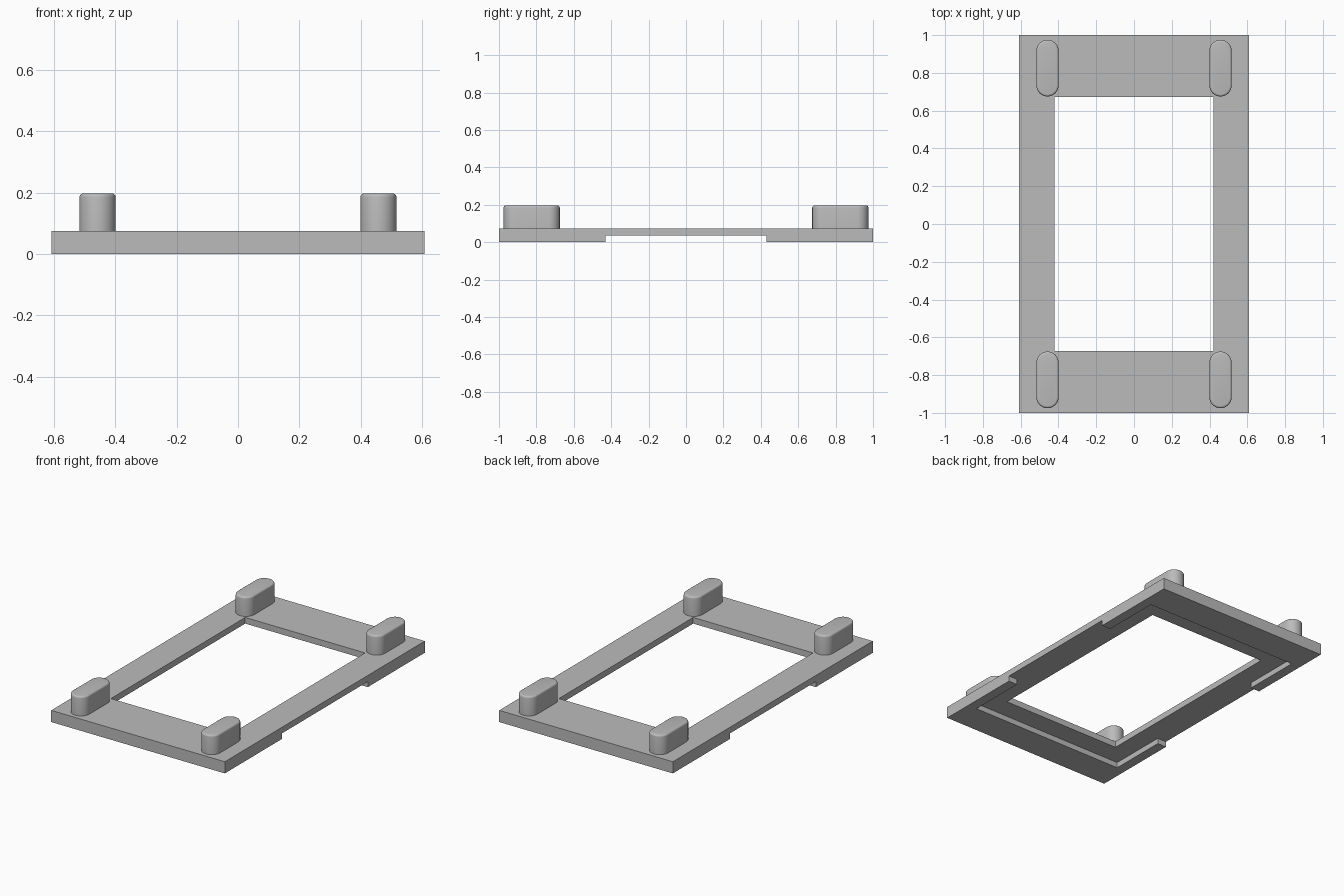
import bpy, bmesh, math

if "Cube" in bpy.data.objects:
    bpy.data.objects.remove(bpy.data.objects["Cube"])

grey = bpy.data.materials.new("plain grey")
grey.diffuse_color = (0.5, 0.5, 0.5, 1)
grey.use_nodes = True
grey.node_tree.nodes["Principled BSDF"].inputs["Base Color"].default_value = grey.diffuse_color


def prism(name, outline, z0, z1, rim=0.0):
    """Extrude a flat outline from z0 to z1, rounding the top rim if asked."""
    bm = bmesh.new()
    base = bm.faces.new([bm.verts.new((x, y, z0)) for x, y in outline])
    out = bmesh.ops.extrude_face_region(bm, geom=[base], use_keep_orig=True)
    for v in out["geom"]:
        if isinstance(v, bmesh.types.BMVert):
            v.co.z = z1
    bmesh.ops.recalc_face_normals(bm, faces=bm.faces)
    if rim:
        edges = [e for e in bm.edges if all(v.co.z > z1 - 1e-5 for v in e.verts)]
        bmesh.ops.bevel(bm, geom=edges, offset=rim, segments=4, profile=0.5,
                        affect='EDGES')
    mesh = bpy.data.meshes.new(name)
    bm.to_mesh(mesh)
    bm.free()
    mesh.materials.append(grey)
    obj = bpy.data.objects.new(name, mesh)
    bpy.context.collection.objects.link(obj)
    return obj


def rect(x, y):
    return [(-x, -y), (x, -y), (x, y), (-x, y)]


def cut(obj, cutter):
    mod = obj.modifiers.new("cut", 'BOOLEAN')
    mod.operation, mod.solver, mod.object = 'DIFFERENCE', 'EXACT', cutter
    bpy.context.view_layer.objects.active = obj
    bpy.ops.object.modifier_apply(modifier=mod.name)
    bpy.data.objects.remove(cutter)


# Rectangular frame
W, L, H = 0.608, 1.0, 0.074
frame = prism("frame", rect(W, L), 0, H)

# Underside recess: pocket joined with the open notches in both long sides
PX, PY, NY, DEPTH = 0.545, 0.805, 0.43, 0.035
quarter = [(1, -NY), (1, NY), (PX, NY), (PX, PY)]
cross = quarter + [(-x, -y) for x, y in
                   [(PX, -PY), (1, -NY), (1, NY), (PX, NY)]]
cross = [(PX, -PY), (PX, -NY)] + quarter
cross += [(-x, -y) for x, y in cross]
cut(frame, prism("recess_cutter", cross, -0.1, DEPTH))

# Central window
cut(frame, prism("window_cutter", rect(0.42, 0.672), -0.1, 0.3))

# Four rounded pegs
R, HALF, N = 0.059, 0.15, 20
capsule = []
for end in (0, 1):
    for i in range(N + 1):
        a = math.pi * (i / N + end)
        dy = (HALF - R) * (1 - 2 * end)
        capsule.append((R * math.cos(a), dy + R * math.sin(a)))
for sx, side in ((-1, "left"), (1, "right")):
    for sy, end in ((-1, "front"), (1, "back")):
        outline = [(x + sx * 0.458, y + sy * 0.825) for x, y in capsule]
        peg = prism(f"{end}_{side}_peg", outline, H, 0.197, rim=0.012)
        bpy.ops.object.select_all(action='DESELECT')
        peg.select_set(True)
        bpy.context.view_layer.objects.active = peg
        bpy.ops.object.shade_smooth_by_angle(angle=math.radians(35))
